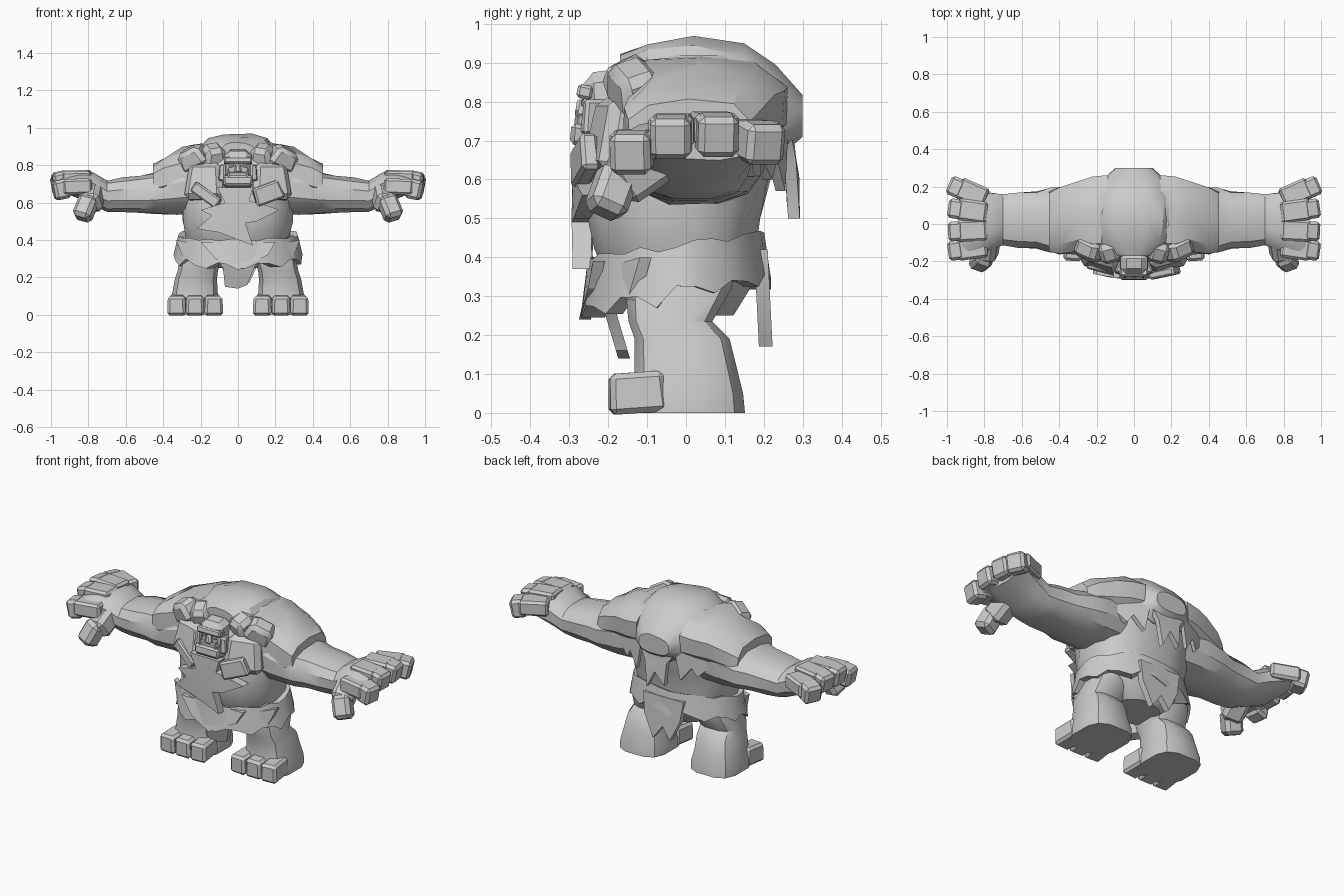
import bpy, bmesh, math, random
from mathutils import Vector, Matrix, Euler

random.seed(4)
if "Cube" in bpy.data.objects:
    bpy.data.objects.remove(bpy.data.objects["Cube"], do_unlink=True)

stone = bpy.data.materials.new("stone grey")
stone.use_nodes = True
colour = (0.6, 0.6, 0.6, 1)
stone.diffuse_color = colour
stone.node_tree.nodes["Principled BSDF"].inputs["Base Color"].default_value = colour


def finish(bm, name, angle=32):
    bmesh.ops.recalc_face_normals(bm, faces=bm.faces)
    mesh = bpy.data.meshes.new(name)
    bm.to_mesh(mesh)
    bm.free()
    mesh.materials.append(stone)
    mesh.shade_smooth()
    mesh.set_sharp_from_angle(angle=math.radians(angle))
    obj = bpy.data.objects.new(name, mesh)
    bpy.context.scene.collection.objects.link(obj)
    return obj


def mirrored(obj):
    """Copy a left part to the right side of the body."""
    bm = bmesh.new()
    bm.from_mesh(obj.data)
    bmesh.ops.scale(bm, vec=(-1, 1, 1), verts=bm.verts)
    finish(bm, obj.name.replace("left", "right"))


def loft(name, axis, rings, sides=12, power=0.8, jitter=0.0):
    """Skin rounded rings (centre x, y, z, two radii) along one axis."""
    u, v = {"x": (1, 2), "y": (0, 2), "z": (0, 1)}[axis]
    bm = bmesh.new()
    loops = []
    for x, y, z, ra, rb in rings:
        loop = []
        for i in range(sides):
            a = math.tau * (i + 0.5) / sides
            p = Vector((x, y, z))
            c, s = math.cos(a), math.sin(a)
            p[u] += ra * math.copysign(abs(c) ** power, c) + random.uniform(-jitter, jitter)
            p[v] += rb * math.copysign(abs(s) ** power, s) + random.uniform(-jitter, jitter)
            loop.append(bm.verts.new(p))
        loops.append(loop)
    for a, b in zip(loops, loops[1:]):
        for i in range(sides):
            j = (i + 1) % sides
            bm.faces.new((a[i], a[j], b[j], b[i]))
    bm.faces.new(loops[0])
    bm.faces.new(loops[-1])
    return finish(bm, name)


def chunk(name, loc, size, rot=(0, 0, 0), bevel=0.2, taper=1.0):
    """Chamfered rock block, narrowed at its top by taper."""
    bm = bmesh.new()
    bmesh.ops.create_cube(bm, size=1)
    for v in bm.verts:
        if v.co.z > 0:
            v.co.x *= taper
            v.co.y *= taper
    bmesh.ops.scale(bm, vec=size, verts=bm.verts)
    bmesh.ops.bevel(bm, geom=bm.edges[:], offset=bevel * min(size), segments=1, affect="EDGES")
    turn = Euler([math.radians(r) for r in rot]).to_matrix().to_4x4()
    bmesh.ops.transform(bm, matrix=Matrix.Translation(loc) @ turn, verts=bm.verts)
    return finish(bm, name)


def plate(name, outline, y, depth, bend=0.0, lean=0.0):
    """Jagged hide plate drawn in x and z, bent around the body."""
    bm = bmesh.new()
    top = max(z for x, z in outline)
    verts = [bm.verts.new((x, y + bend * x * x + lean * (top - z), z)) for x, z in outline]
    face = bm.faces.new(verts)
    out = bmesh.ops.extrude_face_region(bm, geom=[face])["geom"]
    bmesh.ops.translate(bm, vec=(0, depth, 0),
                        verts=[g for g in out if isinstance(g, bmesh.types.BMVert)])
    bmesh.ops.triangulate(bm, faces=bm.faces[:])
    return finish(bm, name)


# Torso and pelvis
loft("torso", "z", [
    (0, 0, 0.25, 0.13, 0.12), (0, -0.01, 0.33, 0.25, 0.18),
    (0, -0.025, 0.42, 0.28, 0.21), (0, -0.03, 0.5, 0.295, 0.225),
    (0, -0.02, 0.58, 0.3, 0.235), (0, 0, 0.68, 0.3, 0.24),
    (0, 0.02, 0.78, 0.3, 0.23), (0, 0.02, 0.86, 0.27, 0.2),
    (0, 0.03, 0.92, 0.18, 0.13)], sides=16, jitter=0.006)

# Back hump and its hanging hides
loft("back_hump", "y", [
    (0, -0.17, 0.87, 0.09, 0.05), (0, -0.1, 0.87, 0.18, 0.08),
    (0, 0.02, 0.85, 0.21, 0.12), (0, 0.15, 0.8, 0.21, 0.15),
    (0, 0.23, 0.77, 0.18, 0.125), (0, 0.3, 0.76, 0.1, 0.055)], sides=12, jitter=0.004)
plate("hump_hide", [(-0.1, 0.78), (0.1, 0.78), (0.11, 0.72), (0.07, 0.65), (0.05, 0.5),
                    (0, 0.6), (-0.06, 0.53), (-0.07, 0.66), (-0.11, 0.71)],
      0.255, 0.03, bend=-1.5, lean=0.04)
mirrored(plate("left_back_hide", [(0.1, 0.78), (0.27, 0.78), (0.29, 0.66), (0.23, 0.6),
                                  (0.2, 0.65), (0.14, 0.57)], 0.25, 0.025, bend=-1))

# Domed shoulders with overlapping rims
mirrored(loft("left_shoulder", "x", [
    (0.14, 0.04, 0.79, 0.22, 0.13), (0.22, 0.04, 0.785, 0.22, 0.135),
    (0.3, 0.035, 0.765, 0.195, 0.125), (0.4, 0.02, 0.735, 0.19, 0.105),
    (0.455, 0.015, 0.715, 0.16, 0.085)], sides=10, jitter=0.01))

# Collar and chest slabs
for part, spot, size, rot in [
    ("collar_slab", (0.24, -0.13, 0.84), (0.16, 0.13, 0.11), (20, 25, 25)),
    ("neck_slab", (0.13, -0.14, 0.85), (0.13, 0.14, 0.12), (25, 10, -15)),
    ("chest_slab", (0.17, -0.17, 0.71), (0.22, 0.14, 0.2), (-8, 0, 15)),
]:
    mirrored(chunk("left_" + part, spot, size, rot, taper=0.8))

# Arms and palms
mirrored(loft("left_arm", "x", [
    (0.2, 0.02, 0.69, 0.18, 0.16), (0.33, 0.02, 0.665, 0.185, 0.13),
    (0.45, 0.02, 0.65, 0.18, 0.11), (0.52, 0.02, 0.645, 0.155, 0.1),
    (0.62, 0.02, 0.64, 0.15, 0.095), (0.7, 0.02, 0.635, 0.14, 0.085),
    (0.77, 0.015, 0.67, 0.155, 0.09), (0.85, 0.015, 0.69, 0.18, 0.07),
    (0.92, 0.02, 0.695, 0.19, 0.045)], jitter=0.004))

# Fingers: a broad knuckle and a drooping tip each, packed side by side
for i, (y, z, yaw) in enumerate([(0.165, 0.71, 24), (0.07, 0.73, 8),
                                 (-0.035, 0.725, -3), (-0.13, 0.685, -8)]):
    side = math.sin(math.radians(yaw)) * 0.07
    mirrored(chunk(f"left_knuckle_{i}", (0.865, y, z), (0.16, 0.115, 0.085), (0, 2, yaw), 0.15))
    mirrored(chunk(f"left_fingertip_{i}", (0.945, y + side, z - 0.015),
                   (0.085, 0.105, 0.105), (0, 12, yaw), 0.18))
mirrored(chunk("left_thumb_base", (0.785, -0.12, 0.625), (0.12, 0.15, 0.12), (35, 10, 15)))
mirrored(chunk("left_thumb_tip", (0.815, -0.19, 0.57), (0.1, 0.1, 0.13), (-25, -15, 20)))

# Legs, feet and toes
mirrored(loft("left_leg", "z", [
    (0.23, 0.005, 0, 0.14, 0.15), (0.23, 0.005, 0.05, 0.14, 0.145),
    (0.23, 0, 0.11, 0.125, 0.135), (0.225, -0.01, 0.19, 0.115, 0.125),
    (0.215, -0.04, 0.235, 0.11, 0.11), (0.195, -0.02, 0.32, 0.115, 0.14),
    (0.15, -0.01, 0.42, 0.11, 0.15)], power=0.65))
for i, (x, w) in enumerate([(0.133, 0.1), (0.23, 0.1), (0.325, 0.1)]):
    mirrored(chunk(f"left_toe_{i}", (x, -0.125, 0.052), (w, 0.15, 0.105),
                   (4, 0, (x - 0.23) * 40), 0.14, taper=0.92))

# Jagged hide belt wrapped around the hips
bm = bmesh.new()
steps = 30
rows = []
for i in range(steps):
    a = math.tau * i / steps
    c, s = math.cos(a), math.sin(a)
    hang = 0.1 + 0.04 * (i % 3) / 2 + 0.02 * max(-s, 0)
    top = 0.43 + 0.03 * s + random.uniform(-0.01, 0.01)
    rows.append([bm.verts.new((c * r, s * r * 0.71, z)) for r, z in
                 ((0.26, top - 0.02), (0.32, top), (0.345, top - hang), (0.26, top - hang))])
for a, b in zip(rows, rows[1:] + rows[:1]):
    for k in range(4):
        bm.faces.new((a[k], b[k], b[(k + 1) % 4], a[(k + 1) % 4]))
bmesh.ops.translate(bm, vec=(0, -0.025, 0), verts=bm.verts)
finish(bm, "hide_belt")

# Loincloth flaps and belt points
plate("front_flap", [(-0.16, 0.36), (0.18, 0.36), (0.09, 0.26), (0.05, 0.16),
                     (0, 0.14), (-0.07, 0.15), (-0.08, 0.25)], -0.24, 0.03, lean=0.3)
plate("front_fold", [(-0.2, 0.39), (0.2, 0.39), (0.16, 0.32), (0, 0.24), (-0.12, 0.3)],
      -0.275, 0.03, bend=0.9)
plate("back_flap", [(-0.13, 0.42), (0.13, 0.42), (0.12, 0.3), (0.06, 0.17), (0, 0.25),
                    (-0.05, 0.18), (-0.11, 0.3)], 0.175, 0.035, lean=0.05)
mirrored(plate("left_hip_point", [(0.17, 0.37), (0.33, 0.4), (0.29, 0.29), (0.25, 0.33),
                                  (0.2, 0.27)], -0.26, 0.03, bend=1.3))

# Head: skull, face and tusks
chunk("skull", (0, -0.2, 0.8), (0.17, 0.14, 0.16), (8, 0, 0), taper=0.8)
chunk("brow", (0, -0.26, 0.825), (0.15, 0.04, 0.035), (-12, 0, 0))
chunk("nose", (0, -0.265, 0.785), (0.04, 0.045, 0.05), taper=0.6)
chunk("upper_lip", (0, -0.255, 0.75), (0.12, 0.05, 0.025))
chunk("jaw", (0, -0.25, 0.71), (0.15, 0.09, 0.055), (-10, 0, 0), taper=1.1)
for part, spot, size, rot, taper in [
    ("eye", (0.035, -0.262, 0.797), (0.026, 0.016, 0.016), (0, 10, 0), 1),
    ("tusk", (0.05, -0.28, 0.75), (0.02, 0.02, 0.06), (0, 8, 0), 0.3),
    ("cheek", (0.075, -0.23, 0.76), (0.04, 0.08, 0.09), (0, 0, 20), 0.8),
]:
    mirrored(chunk("left_" + part, spot, size, rot, taper=taper))

# Beard hide, chest strap and pad
plate("beard_hide", [(-0.11, 0.68), (0.08, 0.68), (0.06, 0.61), (0.17, 0.58), (0.22, 0.56),
                     (0.1, 0.5), (0.04, 0.49), (0.08, 0.37), (-0.1, 0.44), (-0.22, 0.46),
                     (-0.14, 0.53), (-0.2, 0.56), (-0.07, 0.6)], -0.295, 0.05, bend=0.6)
chunk("chest_pad", (0.16, -0.26, 0.65), (0.16, 0.05, 0.1), (0, -20, 12), taper=0.9)
chunk("chest_strap", (-0.17, -0.24, 0.64), (0.17, 0.04, 0.06), (0, 35, -15))
